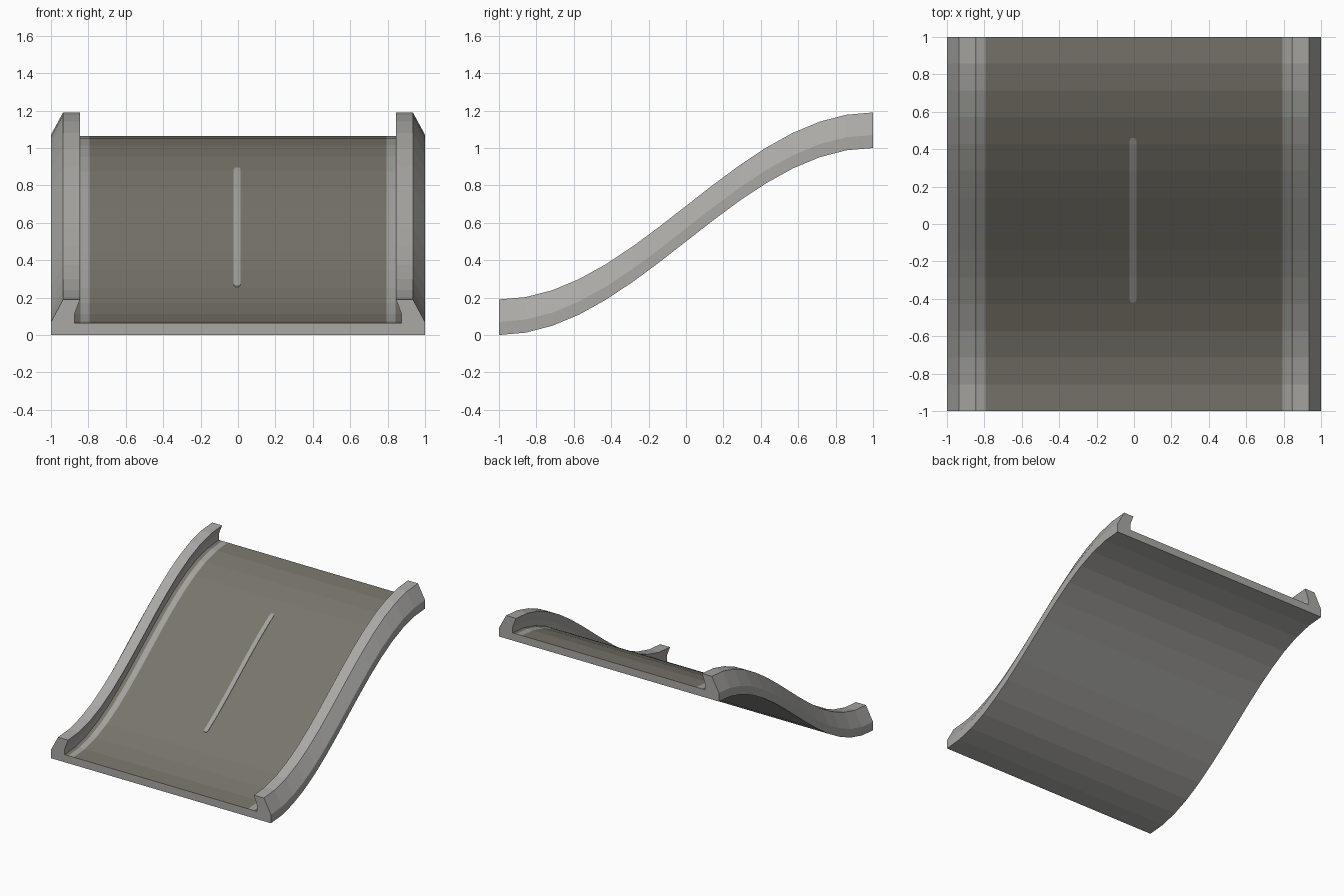
import bpy, bmesh, math

if "Cube" in bpy.data.objects:
    bpy.data.objects.remove(bpy.data.objects["Cube"])

def material(name, rgb):
    m = bpy.data.materials.new(name)
    m.diffuse_color = (*rgb, 1)
    m.use_nodes = True
    m.node_tree.nodes["Principled BSDF"].inputs["Base Color"].default_value = m.diffuse_color
    return m

concrete = material("concrete grey", (0.40, 0.395, 0.375))
asphalt = material("asphalt", (0.19, 0.178, 0.147))
paint = material("faded line paint", (0.37, 0.365, 0.34))

SEGS = 14
STATIONS = [-1 + 2 * i / SEGS for i in range(SEGS + 1)]

def rise(y):
    # faceted S-curve, straight between stations
    f = lambda v: 0.5 * (1 - math.cos(math.pi * (v + 1) / 2))
    i = min(int((y + 1) / 2 * SEGS), SEGS - 1)
    a, b = STATIONS[i], STATIONS[i + 1]
    return f(a) + (f(b) - f(a)) * (y - a) / (b - a)

def finish(name, bm, mats):
    bmesh.ops.recalc_face_normals(bm, faces=bm.faces)
    me = bpy.data.meshes.new(name)
    bm.to_mesh(me)
    bm.free()
    for m in mats:
        me.materials.append(m)
    ob = bpy.data.objects.new(name, me)
    bpy.context.collection.objects.link(ob)
    return ob

# Sloped road: cross-section with flared kerbs swept up the S-curve
# each entry: x, z, material of the strip that starts here (right half, outside in)
half = [(1, 0, 0), (1, 0.07, 0), (0.935, 0.19, 0), (0.845, 0.19, 0),
        (0.875, 0.11, 0), (0.875, 0.063, 1), (0.843, 0.063, 2), (0.793, 0.063, 1)]
points = [(x, z) for x, z, _ in half]
profile = points + [(-x, z) for x, z in reversed(points)]
strips = [m for _, _, m in half]
strips = strips + strips[-2::-1] + [0]

bm = bmesh.new()
rings = [[bm.verts.new((x, y, z + rise(y))) for x, z in profile] for y in STATIONS]
n = len(profile)
for a, b in zip(rings, rings[1:]):
    for k in range(n):
        j = (k + 1) % n
        bm.faces.new((a[k], a[j], b[j], b[k])).material_index = strips[k]
bm.faces.new(rings[0])
bm.faces.new(rings[-1])
finish("road_slope", bm, [concrete, asphalt, paint])

# Centre dash: thin painted plate following the slope
y0, y1, w = -0.42, 0.46, 0.018
ys = [y0, y0 + 0.015] + [y for y in STATIONS if y0 + 0.02 < y < y1 - 0.02] + [y1 - 0.015, y1]
bm = bmesh.new()
rows = []
for y in ys:
    hw = w * 0.6 if y in (y0, y1) else w
    z = rise(y) + 0.063
    rows.append([bm.verts.new((sx * hw - 0.005, y, z + dz))
                 for sx, dz in ((-1, -0.002), (1, -0.002), (1, 0.004), (-1, 0.004))])
for a, b in zip(rows, rows[1:]):
    for k in range(4):
        j = (k + 1) % 4
        bm.faces.new((a[k], a[j], b[j], b[k]))
bm.faces.new(rows[0])
bm.faces.new(rows[-1])
finish("centre_dash", bm, [paint])
